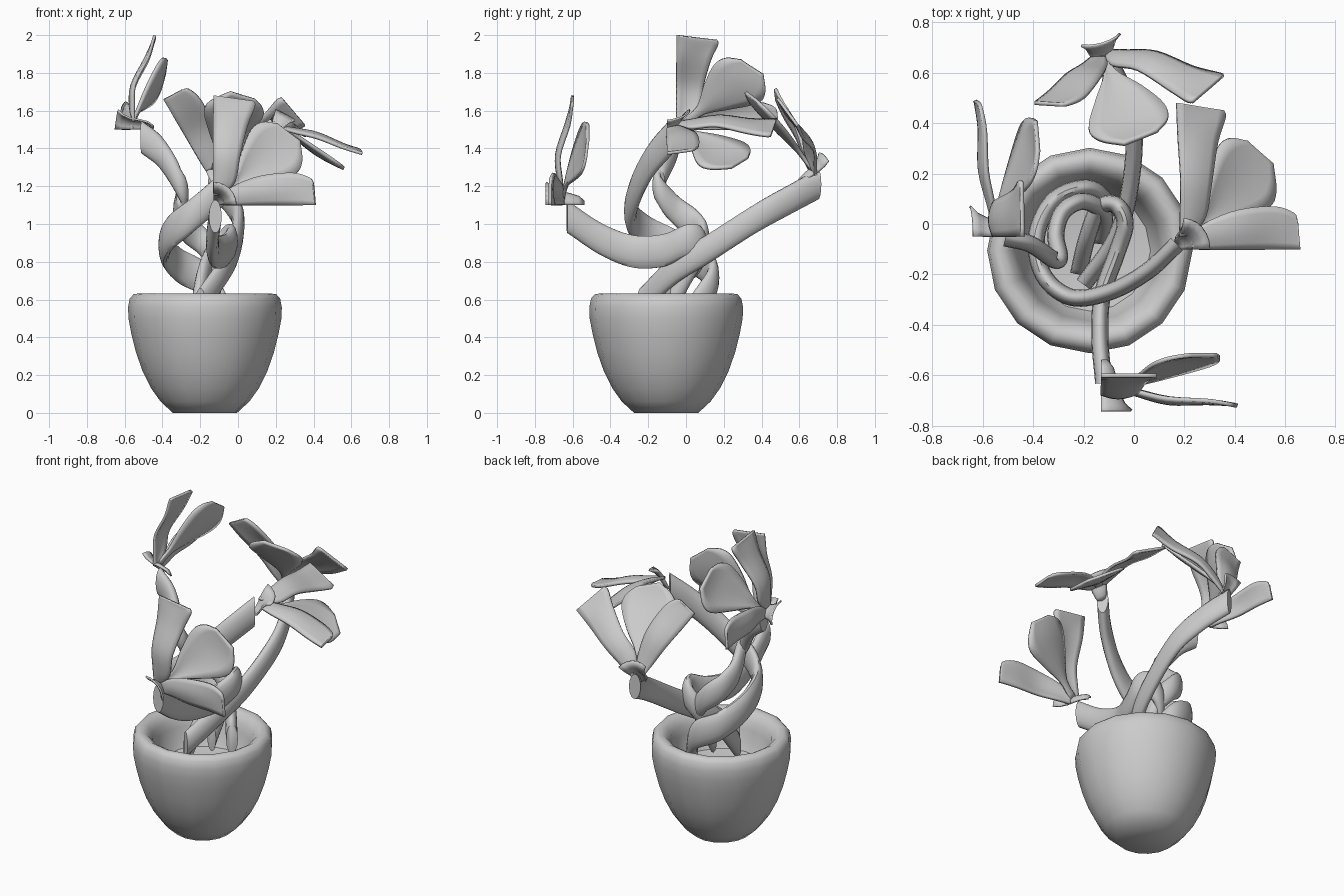
import bpy, bmesh, math
from mathutils import Vector as V

if "Cube" in bpy.data.objects:
    bpy.data.objects.remove(bpy.data.objects["Cube"])


def spline(pts, n):
    """Catmull-Rom samples through pts, n steps per span."""
    p = [V(q) for q in pts]
    p = [2 * p[0] - p[1]] + p + [2 * p[-1] - p[-2]]
    out = []
    for i in range(1, len(p) - 2):
        a, b, c, d = p[i - 1:i + 3]
        for k in range(n):
            t = k / n
            out.append(0.5 * (2 * b + (c - a) * t + (2 * a - 5 * b + 4 * c - d) * t * t
                              + (3 * b - a - 3 * c + d) * t ** 3))
    return out + [p[-2]]


def grid_object(name, rows, closed=False, caps=False, thick=0):
    """Skin a list of equally long point rows."""
    bm = bmesh.new()
    vs = [[bm.verts.new(p) for p in r] for r in rows]
    m = len(rows[0])
    for a, b in zip(vs, vs[1:]):
        for j in range(m if closed else m - 1):
            k = (j + 1) % m
            bm.faces.new((a[j], a[k], b[k], b[j]))
    if caps:
        bm.faces.new(vs[0])
        bm.faces.new(vs[-1])
    bmesh.ops.remove_doubles(bm, verts=bm.verts, dist=1e-5)
    bmesh.ops.recalc_face_normals(bm, faces=bm.faces)
    me = bpy.data.meshes.new(name)
    bm.to_mesh(me)
    bm.free()
    ob = bpy.data.objects.new(name, me)
    bpy.context.collection.objects.link(ob)
    if thick:
        s = ob.modifiers.new("thickness", 'SOLIDIFY')
        s.thickness, s.offset = thick, 0
    bpy.ops.object.select_all(action='DESELECT')
    ob.select_set(True)
    bpy.context.view_layer.objects.active = ob
    bpy.ops.object.shade_smooth_by_angle(angle=math.radians(50))
    return ob


# Pot with a thick rounded rim curling inward
def lathe(name, profile, cx, cy, sides=16):
    rows = [[V((cx + r * math.cos(2 * math.pi * j / sides), cy + r * math.sin(2 * math.pi * j / sides), z))
             for j in range(sides)] for r, z in profile]
    return grid_object(name, rows, closed=True, caps=True)


lathe("pot", [(.17, 0), (.235, .06), (.285, .13), (.33, .22), (.365, .32), (.39, .42), (.405, .5), (.407, .56),
              (.398, .605), (.378, .628), (.35, .632), (.32, .615), (.295, .58), (.28, .53), (.265, .46), (.24, .41),
              (.12, .39)], -.175, -.105)


# Stems: tall elliptical section kept upright along the path
def stem(name, pts, half_w=.034, half_h=.088):
    path = spline(pts, 7)
    rows = []
    for i, p in enumerate(path):
        t = path[min(i + 1, len(path) - 1)] - path[max(i - 1, 0)]
        side = V((t.y, -t.x, 0)).normalized()
        rows.append([p + side * half_w * math.cos(a) + V((0, 0, half_h * math.sin(a)))
                     for a in (2 * math.pi * k / 14 for k in range(14))])
    return grid_object(name, rows, closed=True, caps=True)


stem("front_stem", [(-.12, -.63, 1.04), (-.135, -.45, .92), (-.125, -.28, .855), (-.07, -.12, .86), (-.035, 0, .91),
                    (-.07, .075, .9), (-.14, .06, .82), (-.19, -.07, .7), (-.22, -.2, .52)])
stem("back_stem", [(-.13, .70, 1.21), (-.05, .55, 1.13), (0, .37, 1.03), (-.02, .12, .87), (-.08, -.07, .75),
                   (-.2, -.24, .58)], half_h=.08)
stem("right_stem", [(.17, -.08, 1.46), (.05, -.19, 1.33), (-.1, -.27, 1.17), (-.25, -.29, 1.04), (-.36, -.2, .95),
                    (-.385, -.04, .87), (-.31, .1, .78), (-.17, .14, .7), (-.07, .04, .54)], half_h=.095)
stem("left_stem", [(-.51, -.055, 1.46), (-.41, -.08, 1.38), (-.32, -.14, 1.24), (-.295, -.13, 1.16), (-.31, -.04, 1.06),
                   (-.28, .05, .99), (-.2, .09, .92), (-.12, .04, .8), (-.13, -.08, .58)])

# Petal rows: left (u, w), right (u, w), depth n, bow across the petal
PETALS = {
    "upper_petal": [(0, .05, .05, .06, .0, .0), (0, .14, .115, .13, .01, .015), (0, .28, .14, .26, .02, .015),
                    (0, .44, .18, .42, -.03, .015), (0, .55, .22, .52, -.045, 0), (0, .58, .215, .55, -.05, 0)],
    "diagonal_petal": [(.03, .06, .06, .03, 0, .0), (.11, .14, .15, .10, -.015, -.01), (.15, .28, .29, .13, -.05, -.02),
                       (.20, .40, .43, .165, -.09, -.02), (.26, .44, .47, .23, -.115, -.01),
                       (.34, .43, .46, .34, -.13, 0)],
    "side_petal": [(.05, .06, .06, 0, 0, .0), (.13, .11, .14, 0, .01, .015), (.26, .155, .27, 0, .04, .02),
                   (.42, .17, .42, 0, .05, .01), (.51, .145, .52, 0, .065, 0), (.53, .11, .54, 0, .07, 0)],
}


# Quarter flowers: two half petals, one whole petal and a flared cup
def flower(name, origin, u, w, n):
    o, u, w, n = map(V, (origin, u, w, n))

    def place(a, b, c):
        return o + u * a + w * b + n * c

    for part, data in PETALS.items():
        left = spline([(r[0], r[1], r[4]) for r in data], 4)
        right = spline([(r[2], r[3], r[4]) for r in data], 4)
        bow = spline([(r[5], 0, 0) for r in data], 4)
        rows = []
        for a, b, h in zip(left, right, bow):
            row = [a.lerp(b, k / 6) + V((0, 0, h.x * math.sin(math.pi * k / 6))) for k in range(7)]
            rows.append([place(*q) for q in row])
        grid_object(name + "_" + part, rows, thick=.016)
    cup = [(.02, -.11), (.045, -.08), (.06, -.03), (.07, .02), (.09, .06), (.12, .09)]
    rows = [[place(r * math.cos(k * math.pi / 12), r * math.sin(k * math.pi / 12), d) for k in range(7)]
            for r, d in cup]
    grid_object(name + "_cup", rows, thick=.01)


flower("front_flower", (-.13, -.65, 1.10), (1, 0, 0), (0, 0, 1), (0, -1, 0))
flower("left_flower", (-.56, -.05, 1.50), (0, 1, 0), (.12, 0, .86), (-1, 0, 0))
flower("right_flower", (.18, -.10, 1.53), (.86, 0, -.38), (0, 1, .1), (.2, 0, .7))
flower("back_flower", (-.14, .69, 1.23), (-.45, -.50, .74), (.84, -.10, .54), (-.17, .85, .42))
